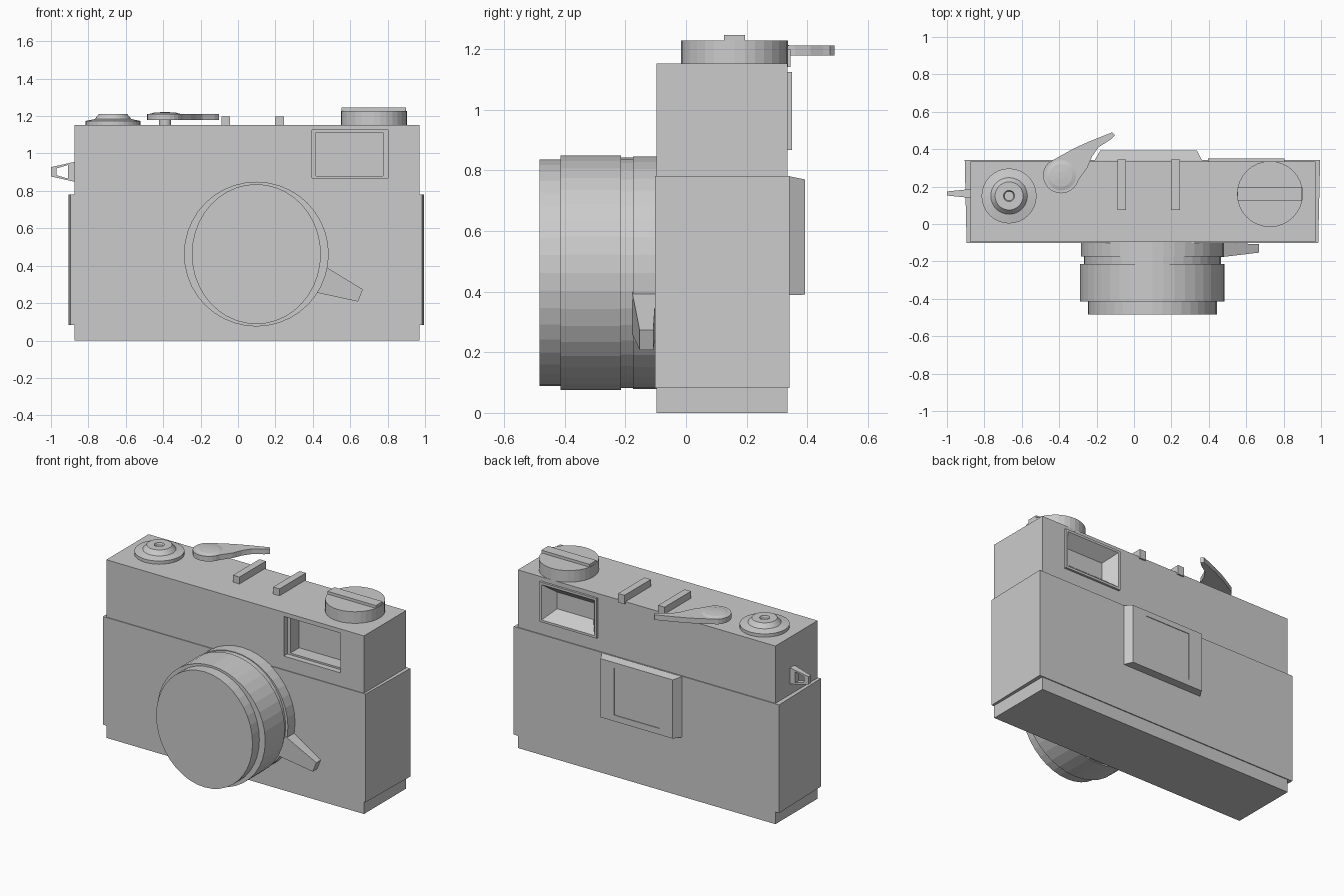
import bpy, bmesh, math
from mathutils import Vector

cube = bpy.data.objects.get("Cube")
if cube:
    bpy.data.objects.remove(cube)

grey = bpy.data.materials.new("plain_grey")
grey.use_nodes = True
grey.diffuse_color = (0.6, 0.6, 0.6, 1)
grey.node_tree.nodes["Principled BSDF"].inputs["Base Color"].default_value = (0.6, 0.6, 0.6, 1)


def loft(name, rings, closed=False):
    """Skin a list of equal-length point rings; cap the ends unless closed."""
    bm = bmesh.new()
    loops = [[bm.verts.new(p) for p in ring] for ring in rings]
    pairs = list(zip(loops, loops[1:]))
    if closed:
        pairs.append((loops[-1], loops[0]))
    else:
        bm.faces.new(loops[0])
        bm.faces.new(loops[-1])
    for a, b in pairs:
        for i in range(len(a)):
            j = (i + 1) % len(a)
            bm.faces.new((a[i], a[j], b[j], b[i]))
    bmesh.ops.recalc_face_normals(bm, faces=bm.faces)
    mesh = bpy.data.meshes.new(name)
    bm.to_mesh(mesh)
    bm.free()
    mesh.materials.append(grey)
    obj = bpy.data.objects.new(name, mesh)
    bpy.context.collection.objects.link(obj)
    return obj


def rect_xz(x0, x1, z0, z1, y, inset=0):
    x0, x1, z0, z1 = x0 + inset, x1 - inset, z0 + inset, z1 - inset
    return [(x0, y, z0), (x1, y, z0), (x1, y, z1), (x0, y, z1)]


def box(name, x0, x1, y0, y1, z0, z1):
    return loft(name, [rect_xz(x0, x1, z0, z1, y) for y in (y0, y1)])


def prism(name, outline, z0, z1):
    return loft(name, [[(x, y, z) for x, y in outline] for z in (z0, z1)])


def turned(name, x, y, profile, sides=32):
    """Upright turned part from (radius, z) pairs."""
    angles = [2 * math.pi * i / sides for i in range(sides)]
    return loft(name, [[(x + r * math.cos(a), y + r * math.sin(a), z) for a in angles]
                       for r, z in profile])


def cut(targets, cutter):
    for obj in targets:
        mod = obj.modifiers.new("recess", "BOOLEAN")
        mod.operation = "DIFFERENCE"
        mod.solver = "EXACT"
        mod.object = cutter
        with bpy.context.temp_override(object=obj, active_object=obj, selected_objects=[obj]):
            bpy.ops.object.modifier_apply(modifier=mod.name)
    bpy.data.objects.remove(cutter)


# Body and the slightly wider middle wrap
body = box("body", -0.875, 0.97, -0.097, 0.335, 0, 1.153)
prism("body_wrap", [(-0.895, -0.102), (0.985, -0.102), (0.995, 0.341), (-0.905, 0.341)], 0.082, 0.782)

# Front window: shallow frame step, then a deep opening
cut([body], box("window_step_cutter", 0.396, 0.802, -0.2, -0.06, 0.869, 1.126))
cut([body], box("window_cutter", 0.417, 0.775, -0.2, 0.03, 0.88, 1.112))

# Rear eyepiece: thin frame with a funnel recess
eye = (0.396, 0.805, 0.867, 1.125)
frame = box("eyepiece_frame", eye[0], eye[1], 0.32, 0.349, eye[2], eye[3])
cut([body, frame], loft("eyepiece_cutter", [rect_xz(*eye, 0.355, 0.01),
                                            rect_xz(*eye, 0.275, 0.075)]))

# Rear plate with bevelled rim and inset panel
plate = (-0.21, 0.363, 0.388, 0.78)
back_plate = loft("back_plate", [rect_xz(*plate, 0.33), rect_xz(*plate, 0.342),
                                 rect_xz(-0.18, 0.337, 0.39, 0.77, 0.393)])
cut([back_plate], box("panel_cutter", -0.085, 0.24, 0.389, 0.41, 0.43, 0.735))

# Lens barrel: slightly oval stepped rings (x radius, z radius, y)
steps = [(0.382, 0.384, -0.09), (0.382, 0.384, -0.175), (0.366, 0.380, -0.175),
         (0.366, 0.380, -0.214), (0.387, 0.387, -0.214), (0.387, 0.387, -0.414),
         (0.345, 0.374, -0.414), (0.345, 0.374, -0.484)]
turns = [2 * math.pi * i / 40 for i in range(40)]
loft("lens_barrel", [[(0.098 + rx * math.cos(a), y, 0.462 + rz * math.sin(a)) for a in turns]
                     for rx, rz, y in steps])

# Tapered focus tab on the lens
loft("focus_tab", [
    [(0.40, -0.10, 0.43), (0.34, -0.10, 0.275), (0.34, -0.178, 0.275), (0.40, -0.178, 0.43)],
    [(0.476, -0.10, 0.39), (0.417, -0.10, 0.257), (0.417, -0.176, 0.257), (0.476, -0.176, 0.39)],
    [(0.668, -0.108, 0.273), (0.642, -0.108, 0.208), (0.642, -0.153, 0.208), (0.668, -0.153, 0.273)]])

# Rewind knob with a raised grip bar
turned("rewind_knob", 0.727, 0.16, [(0.176, 1.14), (0.176, 1.228)])
half = math.sqrt(0.176 ** 2 - 0.035 ** 2)
box("knob_bar", 0.727 - half, 0.727 + half, 0.125, 0.195, 1.22, 1.246)

# Shutter button with collar and centre socket
turned("shutter_button", -0.668, 0.15, [(0.147, 1.14), (0.147, 1.174), (0.098, 1.184),
                                        (0.075, 1.212), (0.03, 1.212), (0.025, 1.198)])

# Film advance lever: post, curved arm, shallow dome
hub = Vector((-0.39, 0.26))
arc = [hub + 0.096 * Vector((math.cos(math.radians(d)), math.sin(math.radians(d))))
       for d in range(135, 346, 15)]
arm = [(-0.25, 0.30), (-0.225, 0.36), (-0.19, 0.41), (-0.125, 0.452), (-0.102, 0.475),
       (-0.117, 0.49), (-0.235, 0.443), (-0.32, 0.405)]
prism("advance_lever", [tuple(p) for p in arc] + arm, 1.179, 1.212)
turned("lever_post", hub.x, hub.y, [(0.032, 1.14), (0.032, 1.185)], 16)
turned("lever_dome", hub.x, hub.y, [(0.088, 1.21), (0.06, 1.218), (0.02, 1.221)], 24)

# Accessory rails
for side, x in (("right", -0.088), ("left", 0.199)):
    box(side + "_rail", x, x + 0.046, 0.075, 0.345, 1.14, 1.198)

# Strap lug: tapered loop with a hole through it
def lug_ring(xa, xb, ha, hb, wa, wb, side):
    return [(x, 0.163 + side * w, 0.902 + s * h)
            for x, h, w, s in ((xa, ha, wa, -1), (xb, hb, wb, -1), (xb, hb, wb, 1), (xa, ha, wa, 1))]

outer = (-1.0, -0.87, 0.025, 0.054, 0.011, 0.024)
inner = (-0.97, -0.91, 0.018, 0.036, 0.014, 0.02)
loft("strap_lug", [lug_ring(*outer, -1), lug_ring(*outer, 1),
                   lug_ring(*inner, 1), lug_ring(*inner, -1)], closed=True)
